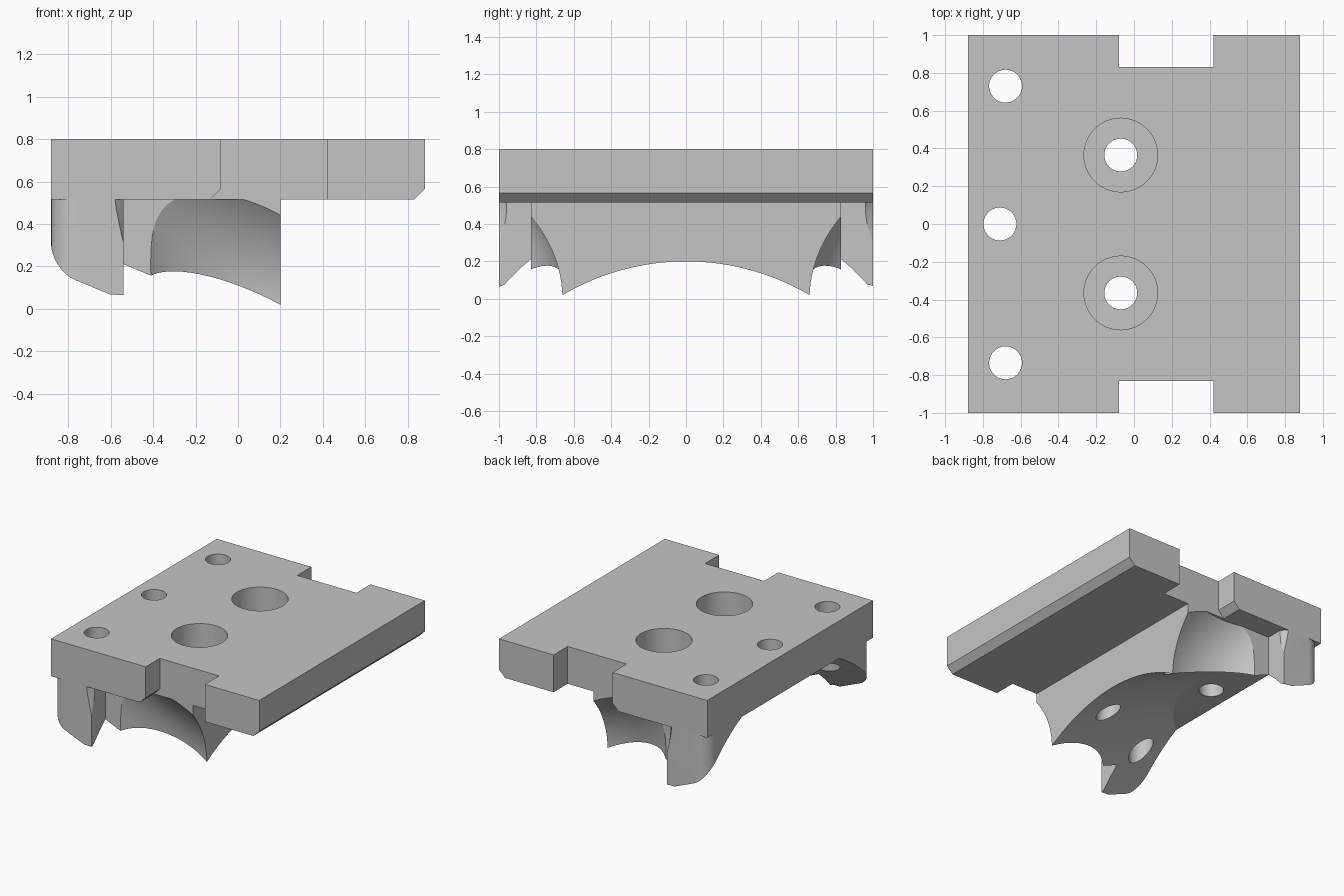
import bpy, bmesh
from math import sqrt, cos, sin, pi, radians

cube = bpy.data.objects.get("Cube")
if cube:
    bpy.data.objects.remove(cube, do_unlink=True)

grey = bpy.data.materials.new("grey metal")
grey.use_nodes = True
GREY = (0.56, 0.56, 0.56, 1)
grey.diffuse_color = GREY
grey.node_tree.nodes["Principled BSDF"].inputs["Base Color"].default_value = GREY


def finish(name, bm):
    """Turn a bmesh into an object with outward normals."""
    bmesh.ops.recalc_face_normals(bm, faces=bm.faces)
    mesh = bpy.data.meshes.new(name)
    bm.to_mesh(mesh)
    bm.free()
    mesh.materials.append(grey)
    obj = bpy.data.objects.new(name, mesh)
    bpy.context.collection.objects.link(obj)
    return obj


def loft(name, rings):
    """Closed solid through a stack of rings of equal length."""
    bm = bmesh.new()
    layers = [[bm.verts.new(p) for p in ring] for ring in rings]
    n = len(layers[0])
    for low, high in zip(layers, layers[1:]):
        for i in range(n):
            j = (i + 1) % n
            bm.faces.new((low[i], low[j], high[j], high[i]))
    bm.faces.new(layers[0][::-1])
    bm.faces.new(layers[-1])
    return finish(name, bm)


def circle(x, y, z, r, n=64, left=1, right=1):
    """Ring whose left and right halves can be stretched along x."""
    ring = []
    for i in range(n):
        c = cos(2 * pi * i / n)
        ring.append((x + r * c * (right if c > 0 else left), y + r * sin(2 * pi * i / n), z))
    return ring


def combine(target, tool, operation):
    """Apply an exact boolean and remove the tool."""
    mod = target.modifiers.new(operation, 'BOOLEAN')
    mod.operation, mod.solver, mod.object = operation, 'EXACT', tool
    bpy.context.view_layer.update()
    graph = bpy.context.evaluated_depsgraph_get()
    result = bpy.data.meshes.new_from_object(target.evaluated_get(graph))
    target.modifiers.clear()
    target.data = result
    bpy.data.objects.remove(tool, do_unlink=True)


BASE, TOP, BEVEL = 0.515, 0.8, 0.05


# Plate: notched outline, with the right edge and notch edges chamfered below
def plate_ring(z, inset):
    right, notch = 0.88 - inset, -0.08 - inset
    half = [(right, 0), (right, 1), (0.42, 1), (0.42, 0.83), (notch, 0.83), (notch, 1), (-0.88, 1), (-0.88, 0)]
    mirrored = [(x, -y) for x, y in half[-2:0:-1]]
    return [(x, y, z) for x, y in half + mirrored]


plate = loft("mounting_plate", [plate_ring(BASE, BEVEL), plate_ring(BASE + BEVEL, 0), plate_ring(TOP, 0)])

# Lower body: round-cornered legs at the left edge, narrower block in the middle
ROUND = 0.11
corner = [(-0.88 + ROUND * (1 - sin(a)), 1 - ROUND * (1 - cos(a))) for a in (pi / 16 * i for i in range(9))]
half = [(0.2, 0.83), (-0.54, 0.83), (-0.54, 1)] + corner
outline = half + [(x, -y) for x, y in reversed(half)]
body = loft("lower_body", [[(x, y, z) for x, y in outline] for z in (-0.3, BASE + 0.02)])


# Arched, sloping underside
def underside(x, y):
    z = 0.2 + 0.42 * (0.2 - x) + sqrt(1.69 - y * y) - 1.3
    return max(z, 0.065) if x < -0.45 else z


bm = bmesh.new()
bmesh.ops.create_grid(bm, x_segments=50, y_segments=64, size=1)
for v in bm.verts:
    x, y = -0.33 + v.co.x * 0.62, v.co.y * 1.07
    v.co = (x, y, underside(x, y))
skirt = bmesh.ops.extrude_face_region(bm, geom=bm.faces[:])
for item in skirt["geom"]:
    if isinstance(item, bmesh.types.BMVert):
        item.co.z = -1
combine(body, finish("underside_cutter", bm), 'DIFFERENCE')

# Flared scoops on both sides of the body
for side in (1, -1):
    rings = []
    for i in range(21):
        z = -0.35 + 0.95 * i / 20
        flare = (max(z, 0) / 0.5) ** 2
        rings.append(circle(0.03 - 0.16 * flare, side * (1.1 + 0.16 * flare), z, 0.46, 96, 1.18, 1.25))
    combine(body, loft("scoop_cutter", rings), 'DIFFERENCE')

combine(plate, body, 'UNION')

# Bolt holes, two of them with wide counterbores
bolts = [(-0.07, 0.365), (-0.07, -0.365)]
for x, y in bolts + [(-0.68, 0.73), (-0.71, 0), (-0.68, -0.735)]:
    combine(plate, loft("hole_cutter", [circle(x, y, z, 0.087) for z in (-1, 1)]), 'DIFFERENCE')
for x, y in bolts:
    combine(plate, loft("bore_cutter", [circle(x, y, z, 0.195) for z in (0.45, 1)]), 'DIFFERENCE')

# Smooth curved walls while keeping edges crisp
bpy.ops.object.select_all(action='DESELECT')
plate.select_set(True)
bpy.context.view_layer.objects.active = plate
bpy.ops.object.shade_smooth_by_angle(angle=radians(25))
